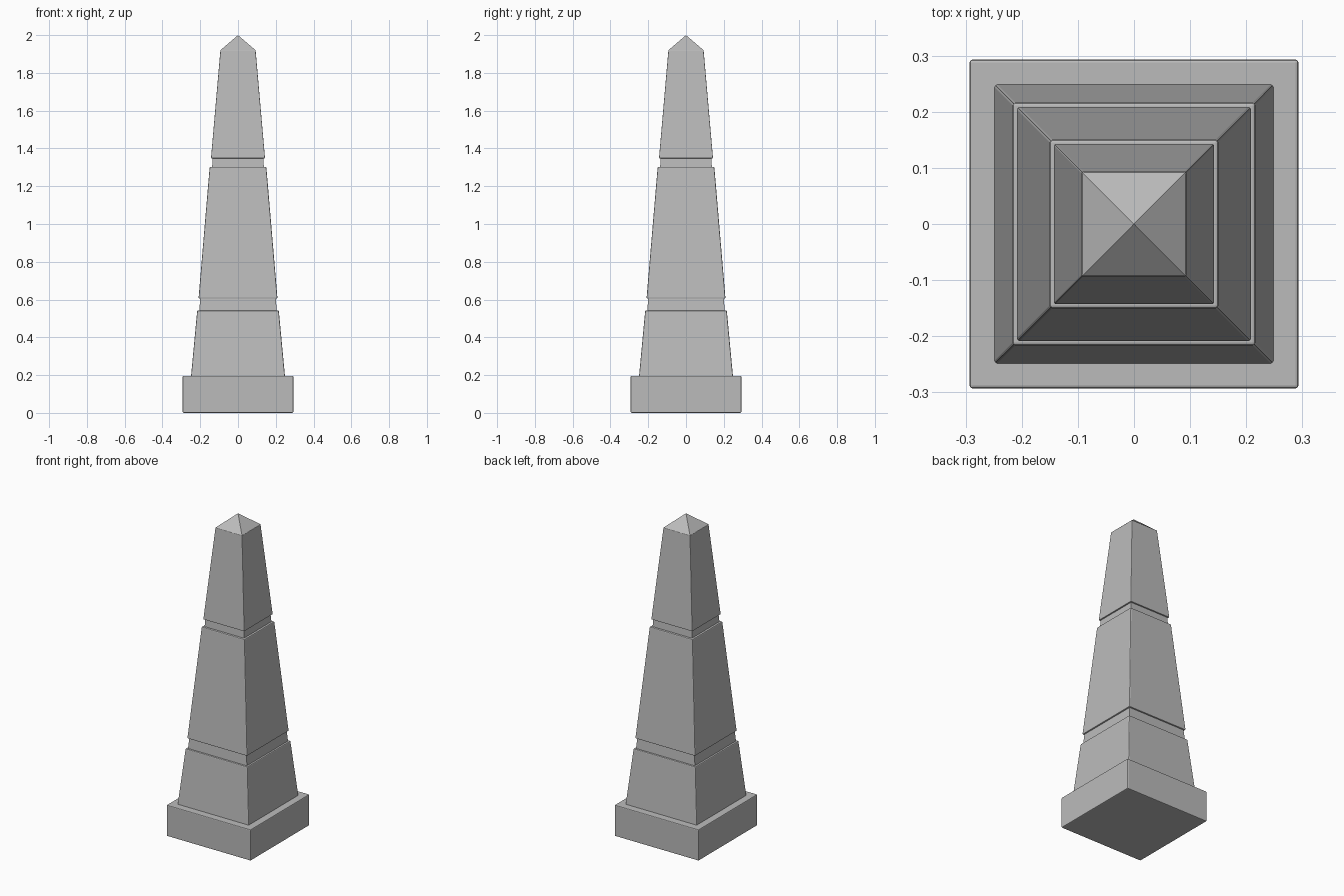
import bpy
import bmesh

cube = bpy.data.objects.get("Cube")
if cube:
    bpy.data.objects.remove(cube, do_unlink=True)

stone = bpy.data.materials.new("grey_stone")
stone.use_nodes = True
grey = (0.5, 0.5, 0.5, 1)
stone.diffuse_color = grey
stone.node_tree.nodes["Principled BSDF"].inputs["Base Color"].default_value = grey


def square_stack(name, profile, bevel):
    """Stack square rings of (half width, height); a zero width makes a tip."""
    bm = bmesh.new()
    rings = []
    for r, z in profile:
        corners = [(-r, -r), (r, -r), (r, r), (-r, r)] if r else [(0, 0)]
        rings.append([bm.verts.new((x, y, z)) for x, y in corners])
    for low, high in zip(rings, rings[1:]):
        for i in range(4):
            j = (i + 1) % 4
            top = [high[j], high[i]] if len(high) == 4 else [high[0]]
            bm.faces.new([low[i], low[j]] + top)
    bm.faces.new(rings[0][::-1])
    if len(rings[-1]) == 4:
        bm.faces.new(rings[-1])
    mesh = bpy.data.meshes.new(name)
    bm.to_mesh(mesh)
    bm.free()
    mesh.materials.append(stone)
    obj = bpy.data.objects.new(name, mesh)
    bpy.context.collection.objects.link(obj)
    if bevel:
        mod = obj.modifiers.new("worn_edges", "BEVEL")
        mod.width = bevel
        mod.segments = 2
        mod.limit_method = "ANGLE"
    return obj


# Plinth
square_stack("plinth", [(0.293, 0), (0.293, 0.196)], 0.005)

# Tapering shaft blocks, separated by recessed bands
square_stack("lower_block", [(0.249, 0.19), (0.216, 0.542)], 0.005)
square_stack("lower_band", [(0.206, 0.53), (0.199, 0.615)], 0)
square_stack("middle_block", [(0.209, 0.605), (0.150, 1.302)], 0.005)
square_stack("upper_band", [(0.138, 1.29), (0.133, 1.36)], 0)

# Top block with its pyramid cap
square_stack("upper_block", [(0.143, 1.348), (0.093, 1.922)], 0.003)
square_stack("pyramid_cap", [(0.093, 1.92), (0, 2.0)], 0)
